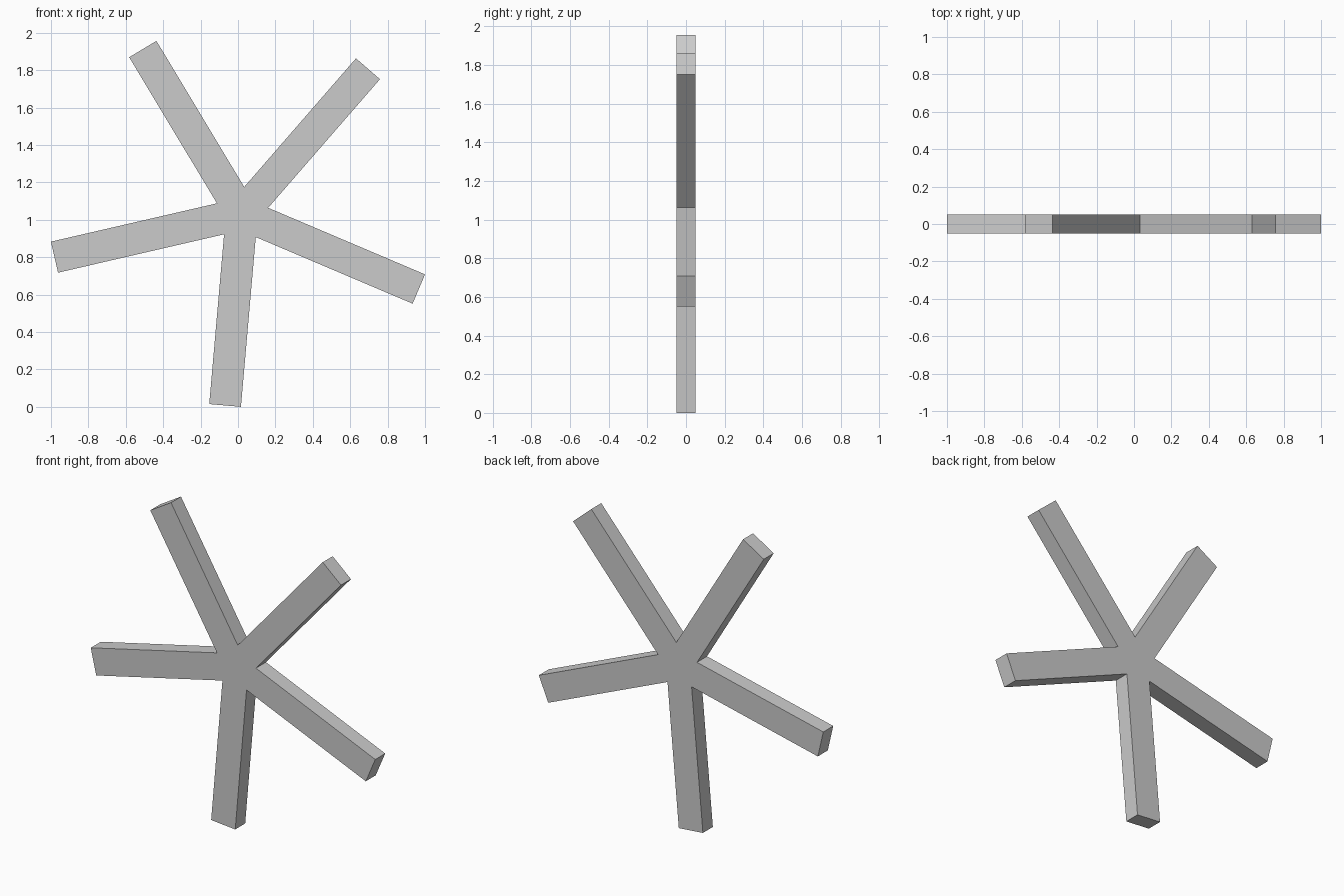
import bpy, bmesh
from math import sin, cos, pi, radians

if "Cube" in bpy.data.objects:
    bpy.data.objects.remove(bpy.data.objects["Cube"])

ARMS, REACH, HALF_W, DEPTH = 5, 1.028, 0.085, 0.10
CX, CZ, START = 0.0205, 1.0315, radians(265)

bm = bmesh.new()

# Outline of the five bars: two tip corners, then the notch to the next bar
outline = []
notch = HALF_W / sin(pi / ARMS)
for i in range(ARMS):
    a = START + i * 2 * pi / ARMS
    for s in (-1, 1):
        outline.append((CX + REACH * cos(a) - s * HALF_W * sin(a),
                        CZ + REACH * sin(a) + s * HALF_W * cos(a)))
    n = a + pi / ARMS
    outline.append((CX + notch * cos(n), CZ + notch * sin(n)))

# Front face, extruded to the back
face = bm.faces.new([bm.verts.new((x, -DEPTH / 2, z)) for x, z in outline])
ext = bmesh.ops.extrude_face_region(bm, geom=[face], use_keep_orig=True)
bmesh.ops.translate(bm, vec=(0, DEPTH, 0),
                    verts=[g for g in ext["geom"] if isinstance(g, bmesh.types.BMVert)])
bmesh.ops.recalc_face_normals(bm, faces=bm.faces)

mesh = bpy.data.meshes.new("five_arm_star")
bm.to_mesh(mesh)
bm.free()
bpy.context.collection.objects.link(bpy.data.objects.new("five_arm_star", mesh))
